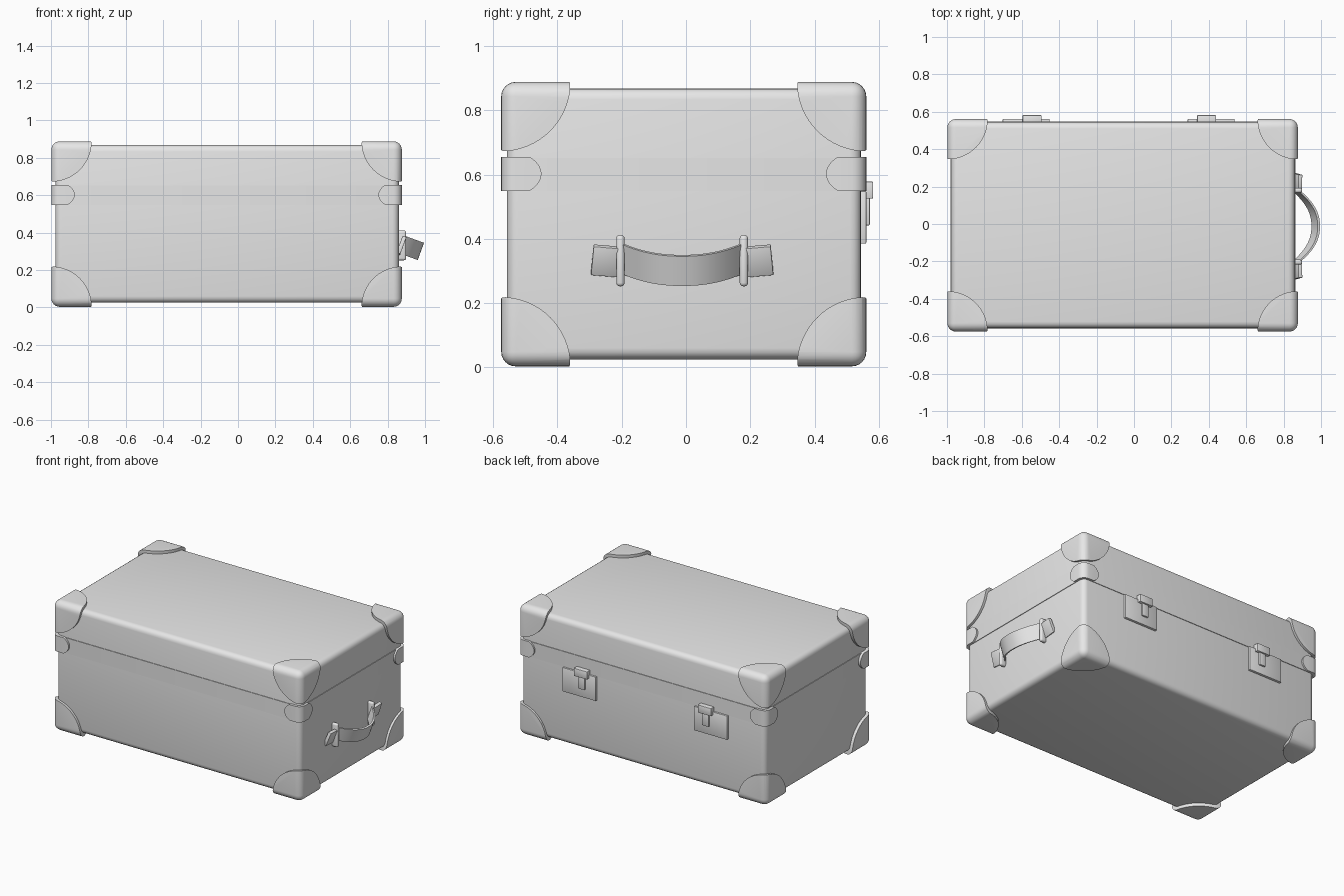
import bpy
import bmesh
import math
from mathutils import Matrix, Vector

if "Cube" in bpy.data.objects:
    bpy.data.objects.remove(bpy.data.objects["Cube"], do_unlink=True)

grey = bpy.data.materials.new("plain light grey")
grey.use_nodes = True
grey.diffuse_color = (0.8, 0.8, 0.8, 1)
grey.node_tree.nodes["Principled BSDF"].inputs["Base Color"].default_value = (0.8, 0.8, 0.8, 1)


def finish(name, bm, angle=35):
    bmesh.ops.recalc_face_normals(bm, faces=bm.faces[:])
    mesh = bpy.data.meshes.new(name)
    bm.to_mesh(mesh)
    bm.free()
    mesh.materials.append(grey)
    obj = bpy.data.objects.new(name, mesh)
    bpy.context.collection.objects.link(obj)
    smooth(obj, angle)
    return obj


def smooth(obj, angle=35):
    bpy.ops.object.select_all(action="DESELECT")
    obj.select_set(True)
    bpy.context.view_layer.objects.active = obj
    bpy.ops.object.shade_smooth_by_angle(angle=math.radians(angle))


def box(name, low, high, radius=0.0, segments=4, upright_only=False, turn=None):
    """Box between two corners, with rounded edges."""
    low, high = Vector(low), Vector(high)
    size, mid = high - low, (low + high) / 2
    bm = bmesh.new()
    bmesh.ops.create_cube(bm, size=1, matrix=Matrix.Diagonal((*size, 1)))
    if radius:
        edges = [e for e in bm.edges if not upright_only
                 or abs(e.verts[0].co.z - e.verts[1].co.z) > size.z / 2]
        bmesh.ops.bevel(bm, geom=edges, offset=radius, segments=segments,
                        profile=0.5, affect="EDGES")
    bm.transform(Matrix.Translation(mid) @ (turn or Matrix.Identity(4)))
    return finish(name, bm)


def corner_piece(name, shell, centre, radii):
    """Keep only the part of a shell that lies inside an ellipsoid at its corner."""
    bm = bmesh.new()
    bmesh.ops.create_uvsphere(bm, u_segments=64, v_segments=32, radius=1)
    bm.transform(Matrix.Translation(centre) @ Matrix.Diagonal((*radii, 1)))
    cutter = finish("corner_cutter", bm)
    obj = bpy.data.objects.new(name, shell.data.copy())
    bpy.context.collection.objects.link(obj)
    mod = obj.modifiers.new("trim", "BOOLEAN")
    mod.operation, mod.solver, mod.object = "INTERSECT", "EXACT", cutter
    graph = bpy.context.evaluated_depsgraph_get()
    mesh = bpy.data.meshes.new_from_object(obj.evaluated_get(graph))
    obj.modifiers.clear()
    obj.data = mesh
    bpy.data.objects.remove(cutter, do_unlink=True)
    smooth(obj)


# Case body and the raised rim band where the lid closes
X0, X1, Y0, Y1, Z0, Z1 = -0.977, 0.86, -0.557, 0.545, 0.025, 0.868
box("case_body", (X0, Y0, Z0), (X1, Y1, Z1), 0.035)
g = 0.004
box("lid_rim", (X0 - g, Y0 - g, 0.548), (X1 + g, Y1 + g, 0.652), 0.037,
    upright_only=True)

# Corner guards and rim clasps, trimmed from slightly larger shells
cx, cy, cz = (-0.998, 0.876), (-0.575, 0.561), (0.003, 0.888)
guard_shell = box("guard_shell", (cx[0], cy[0], cz[0]), (cx[1], cy[1], cz[1]), 0.045, 6)
clasp_shell = box("clasp_shell", (cx[0], cy[0], 0.548), (cx[1], cy[1], 0.655),
                  0.045, 6, True)
for x, side in zip(cx, ("right", "left")):
    for y, end in zip(cy, ("front", "back")):
        for z, level in zip(cz, ("lower", "upper")):
            corner_piece(f"{level}_{end}_{side}_corner_guard", guard_shell,
                         (x, y, z), (0.216, 0.216, 0.216))
        corner_piece(f"{end}_{side}_rim_clasp", clasp_shell, (x, y, 0.602),
                     (0.125, 0.125, 0.075))
for shell in (guard_shell, clasp_shell):
    bpy.data.objects.remove(shell, do_unlink=True)

# Latches on the back
for side, plate_x, hook_x in (("left", 0.412, 0.388), ("right", -0.577, -0.545)):
    parts = (("plate", plate_x, 0.125, 0.385, 0.548, 0.561),
             ("stem", hook_x, 0.024, 0.442, 0.54, 0.572),
             ("bar", hook_x, 0.05, 0.525, 0.578, 0.582))
    for part, x, half, low, high, depth in parts:
        box(f"{side}_latch_{part}", (x - half, 0.53, low), (x + half, depth, high),
            0.003, 2)

# Drooping strap handle, swept along an arch
tilt = math.radians(20)
out = Vector((math.cos(tilt), 0, -math.sin(tilt)))
across = Vector((math.sin(tilt), 0, math.cos(tilt)))
root = Vector((0.866, -0.012, 0.34))
reach, half_span, strap_half = 0.106, 0.185, 0.049
bm = bmesh.new()
rings = []
steps = 24
for i in range(steps + 1):
    t = 2 * i / steps - 1
    rise = reach * (1 - abs(t) ** 2.2)
    ring = []
    for width, lift in ((-1, 0), (1, 0), (1, 0.013), (-1, 0.013)):
        p = root + out * (rise + lift) + across * (width * strap_half)
        p.y += t * half_span
        ring.append(bm.verts.new(p))
    rings.append(ring)
for a, b in zip(rings, rings[1:]):
    for k in range(4):
        n = (k + 1) % 4
        bm.faces.new((a[k], a[n], b[n], b[k]))
bm.faces.new(rings[0])
bm.faces.new(rings[-1])
finish("handle_strap", bm)

# Strap ends and the loops that hold them
for sign, end in ((-1, "front"), (1, "back")):
    loop_y = -0.012 + sign * 0.192
    tab_y = -0.012 + sign * 0.235
    lean = Matrix.Rotation(tilt, 4, "Y") @ Matrix.Rotation(sign * 0.09, 4, "X")
    box(f"handle_{end}_tab", (0.862, tab_y - 0.045, 0.283),
        (0.884, tab_y + 0.045, 0.379), 0.003, 2, turn=lean)
    box(f"handle_{end}_loop", (0.85, loop_y - 0.013, 0.252),
        (0.899, loop_y + 0.013, 0.412), 0.011, 3)
